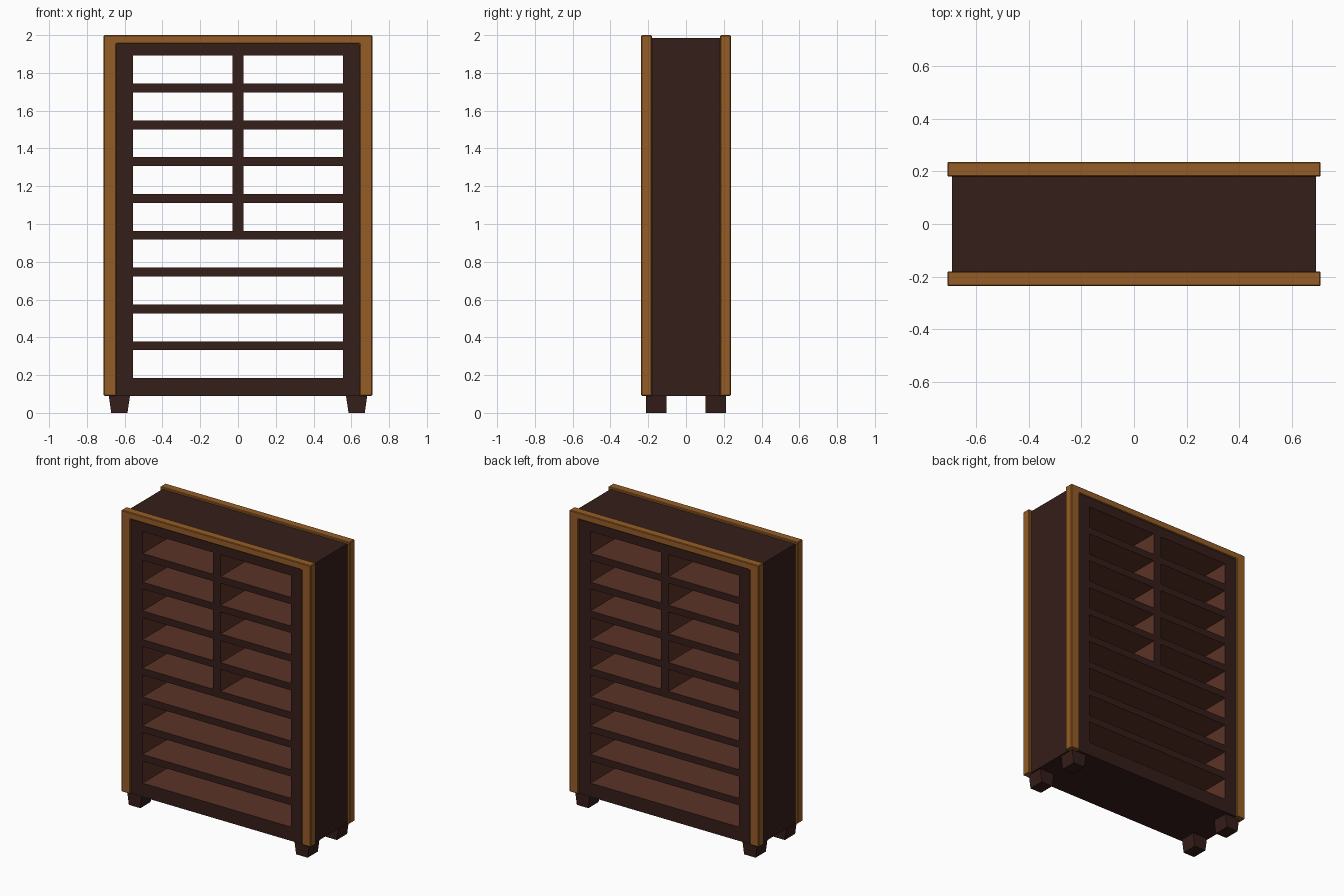
import bpy, bmesh

if "Cube" in bpy.data.objects:
    bpy.data.objects.remove(bpy.data.objects["Cube"])


def material(name, rgb):
    m = bpy.data.materials.new(name)
    m.diffuse_color = (*rgb, 1)
    m.use_nodes = True
    m.node_tree.nodes["Principled BSDF"].inputs["Base Color"].default_value = m.diffuse_color
    return m


DARK = material("dark_wood", (0.036, 0.013, 0.010))
RED = material("inner_wood", (0.105, 0.033, 0.020))
GOLD = material("golden_trim", (0.30, 0.11, 0.020))


def finish(name, bm, *mats):
    bmesh.ops.remove_doubles(bm, verts=bm.verts, dist=1e-5)
    bmesh.ops.recalc_face_normals(bm, faces=bm.faces)
    me = bpy.data.meshes.new(name)
    bm.to_mesh(me)
    bm.free()
    for m in mats:
        me.materials.append(m)
    ob = bpy.data.objects.new(name, me)
    bpy.context.collection.objects.link(ob)
    return ob


def prism(name, profile, y0, y1, mat):
    """Extrude an x-z profile from y0 to y1."""
    bm = bmesh.new()
    face = bm.faces.new([bm.verts.new((x, y0, z)) for x, z in profile])
    ext = bmesh.ops.extrude_face_region(bm, geom=[face])
    moved = [v for v in ext["geom"] if isinstance(v, bmesh.types.BMVert)]
    bmesh.ops.translate(bm, verts=moved, vec=(0, y1 - y0, 0))
    return finish(name, bm, mat)


def rect(x0, x1, z0, z1):
    return [(x0, z0), (x1, z0), (x1, z1), (x0, z1)]


# Shelf core: a grid whose open cells become tunnels from front to back
BASE, DEPTH, ROWS = 0.09, 0.228, 9
xs = [-0.65, -0.557, -0.029, 0.029, 0.557, 0.65]
zs = [BASE]
for r in range(ROWS):
    z = 0.184 + 0.1949 * r
    zs += [z, z + 0.148]
zs.append(1.96)
NX, NZ = len(xs) - 1, len(zs) - 1


def is_open(i, j):
    divider = i == 2 and j > 8          # upper five rows are split in two
    return 0 < i < NX - 1 and 0 < j < NZ and j % 2 == 1 and not divider


def is_solid(i, j):
    return 0 <= i < NX and 0 <= j < NZ and not is_open(i, j)


bm = bmesh.new()


def wall(a, b, inner):
    pts = [(a[0], -DEPTH, a[1]), (b[0], -DEPTH, b[1]), (b[0], DEPTH, b[1]), (a[0], DEPTH, a[1])]
    bm.faces.new([bm.verts.new(p) for p in pts]).material_index = int(inner)


for i in range(NX):
    for j in range(NZ):
        if not is_solid(i, j):
            continue
        x0, x1, z0, z1 = xs[i], xs[i + 1], zs[j], zs[j + 1]
        for y in (-DEPTH, DEPTH):
            bm.faces.new([bm.verts.new((x, y, z)) for x, z in rect(x0, x1, z0, z1)])
        for di, dj, a, b in ((-1, 0, (x0, z0), (x0, z1)), (1, 0, (x1, z0), (x1, z1)),
                             (0, -1, (x0, z0), (x1, z0)), (0, 1, (x0, z1), (x1, z1))):
            if not is_solid(i + di, j + dj):
                wall(a, b, 0 <= i + di < NX and 0 <= j + dj < NZ)
finish("shelf_core", bm, DARK, RED)

# Outer side panels and top panel
for side, s in (("left", -1), ("right", 1)):
    prism(side + "_side_panel", rect(*sorted((s * 0.65, s * 0.694)), BASE, 1.96), -0.181, 0.181, DARK)
prism("top_panel", rect(-0.694, 0.694, 1.96, 1.986), -0.181, 0.181, DARK)

# Golden three-sided trim on front and back
W, IN, TOP, IN_TOP = 0.711, 0.645, 2.0, 1.955
arch = [(-W, BASE), (-W, TOP), (W, TOP), (W, BASE), (IN, BASE), (IN, IN_TOP), (-IN, IN_TOP), (-IN, BASE)]
for name, s in (("front_trim", -1), ("back_trim", 1)):
    trim = prism(name, arch, s * 0.181, s * 0.237, GOLD)
    bev = trim.modifiers.new("edge_bevel", 'BEVEL')
    bev.width = 0.004
    bev.segments = 1

# Tapered feet
for row, sy in (("front", -1), ("back", 1)):
    for side, sx in (("left", -1), ("right", 1)):
        c = sx * 0.628
        prism(f"{row}_{side}_foot", [(c - 0.043, 0), (c + 0.043, 0), (c + 0.056, BASE), (c - 0.056, BASE)],
              sy * 0.102, sy * 0.212, DARK)
